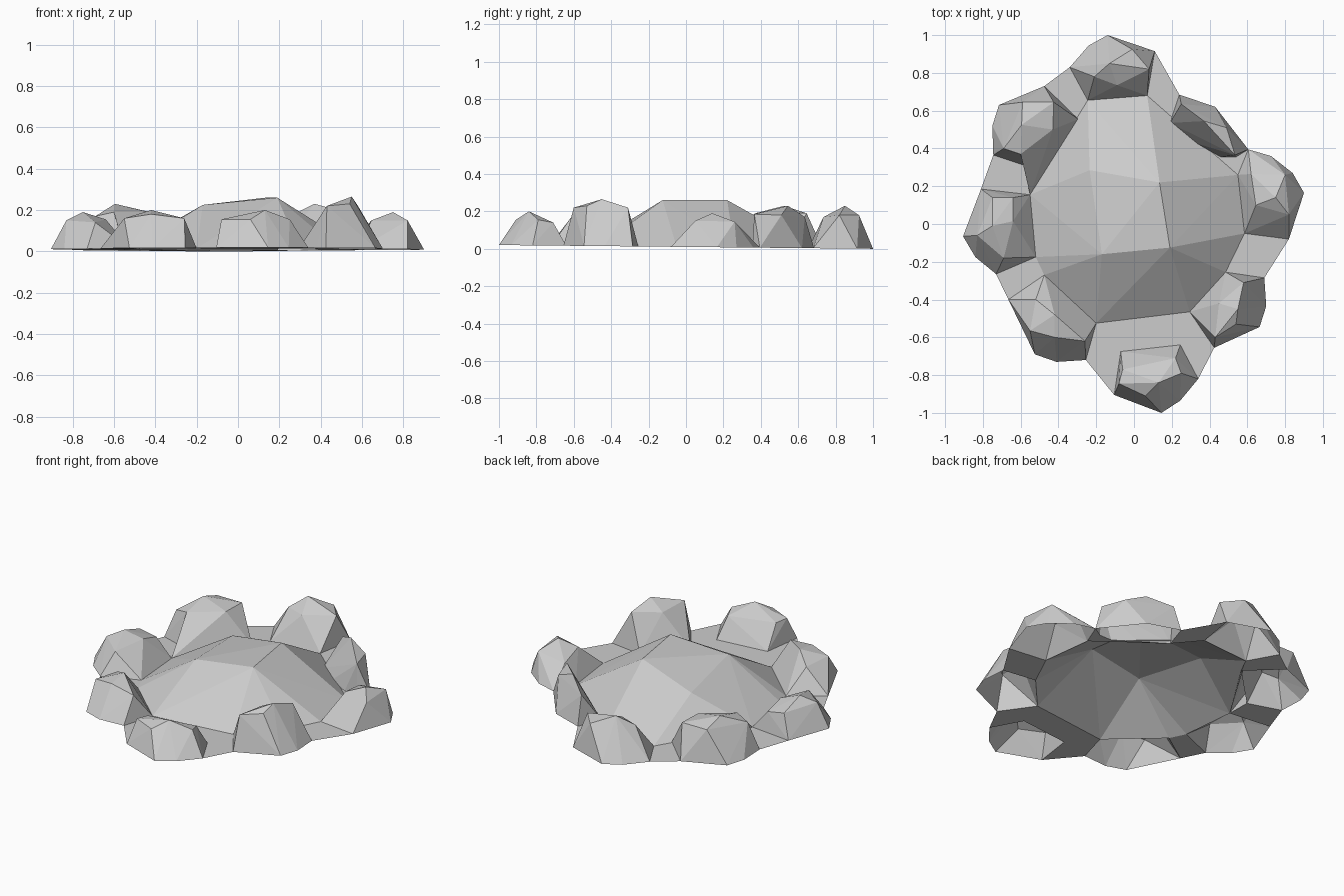
import bpy, bmesh


def ground(x, y):
    # base plane, tilted very slightly towards the back
    return (x, y, 0.01 * (1 - y))


def finish(name, bm):
    mesh = bpy.data.meshes.new(name)
    bm.to_mesh(mesh)
    bm.free()
    obj = bpy.data.objects.new(name, mesh)
    bpy.context.collection.objects.link(obj)
    return obj


def boulder(name, base, top):
    """Faceted open-bottomed rock: hull of a ground outline and crown points."""
    bm = bmesh.new()
    foot = [bm.verts.new(ground(*p)) for p in base]
    for p in top:
        bm.verts.new(p)
    bmesh.ops.convex_hull(bm, input=bm.verts[:])
    bmesh.ops.recalc_face_normals(bm, faces=bm.faces)
    under = [f for f in bm.faces if all(v in foot for v in f.verts)]
    bmesh.ops.delete(bm, geom=under, context='FACES')
    loose = [v for v in bm.verts if not v.link_faces]
    bmesh.ops.delete(bm, geom=loose, context='VERTS')
    return finish(name, bm)


# central mound, an open shell
boulder("mound",
        [(.07, .68), (.19, .535), (.55, .26), (.585, -.05), (.485, -.255), (.295, -.465),
         (-.2, -.525), (-.475, -.27), (-.52, -.175), (-.55, .155), (-.295, .555), (-.245, .655)],
        [(.19, -.125, .26), (.135, .22, .26), (-.17, -.16, .225), (-.235, .285, .18)])

# ring of rocks, clockwise from the back
boulder("rock_back",
        [(-.14, 1), (.11, .915), (.07, .68), (-.245, .655), (-.34, .83), (-.24, .945)],
        [(-.21, .78, .17), (-.09, .735, .17), (-.13, .85, .23), (-.01, .925, .18), (.08, .82, .18)])
boulder("rock_back_right",
        [(.24, .685), (.43, .62), (.605, .395), (.54, .355), (.46, .355), (.32, .43), (.19, .535)],
        [(.37, .545, .23), (.25, .635, .17), (.49, .51, .18), (.535, .365, .185)])
boulder("rock_right",
        [(.605, .395), (.725, .36), (.84, .27), (.9, .165), (.82, -.08), (.585, -.05), (.55, .26)],
        [(.75, .14, .19), (.8, .26, .145), (.82, .05, .15), (.645, .1, .15), (.62, .265, .12)])
boulder("rock_front_right",
        [(.69, -.285), (.7, -.435), (.665, -.545), (.425, -.655), (.38, -.59),
         (.295, -.465), (.485, -.255)],
        [(.58, -.31, .22), (.55, -.45, .265), (.54, -.53, .23), (.43, -.6, .22), (.45, -.42, .21)])
boulder("rock_front",
        [(.245, -.64), (.34, -.82), (.245, -.935), (.145, -1), (-.105, -.905), (-.07, -.675)],
        [(-.08, -.845, .155), (.06, -.91, .155), (.13, -.84, .2), (.25, -.79, .155),
         (.22, -.71, .14), (-.06, -.77, .15)])
boulder("rock_front_left",
        [(-.665, -.4), (-.525, -.69), (-.41, -.73), (-.255, -.72), (-.2, -.525), (-.475, -.27)],
        [(-.55, -.565, .16), (-.42, -.48, .2), (-.26, -.62, .16), (-.42, -.6, .18), (-.52, -.4, .15)])
boulder("rock_left",
        [(-.81, .185), (-.905, -.065), (-.84, -.175), (-.73, -.265), (-.52, -.175), (-.55, .155)],
        [(-.75, -.01, .19), (-.83, -.06, .15), (-.75, .14, .14), (-.64, .14, .12),
         (-.64, .015, .155), (-.69, -.18, .14)])
boulder("rock_back_left",
        [(-.475, .73), (-.715, .63), (-.75, .52), (-.745, .365), (-.55, .3), (-.295, .555)],
        [(-.595, .525, .23), (-.59, .645, .19), (-.425, .645, .19), (-.43, .5, .19),
         (-.6, .37, .19), (-.69, .4, .17)])
boulder("rock_back_left_spur",
        [(-.295, .555), (-.55, .155), (-.55, .3)],
        [(-.43, .5, .19), (-.6, .37, .19)])

# flat ground filling the gaps between rocks and mound
gaps = [
    [(.11, .915), (.24, .685), (.19, .535), (.07, .68)],
    [(.19, .535), (.32, .43), (.46, .355), (.54, .355), (.605, .395), (.55, .26)],
    [(.585, -.05), (.82, -.08), (.69, -.285), (.485, -.255)],
    [(.295, -.465), (.38, -.59), (.425, -.655), (.34, -.82), (.245, -.64), (-.07, -.675), (-.2, -.525)],
    [(-.07, -.675), (-.105, -.905), (-.255, -.72), (-.2, -.525)],
    [(-.52, -.175), (-.73, -.265), (-.665, -.4), (-.475, -.27)],
    [(-.55, .155), (-.81, .185), (-.745, .365), (-.55, .3)],
    [(-.475, .73), (-.34, .83), (-.245, .655), (-.295, .555)],
]
bm = bmesh.new()
for gap in gaps:
    face = bm.faces.new([bm.verts.new(ground(*p)) for p in gap])
    face.normal_update()
    if face.normal.z < 0:
        face.normal_flip()
bmesh.ops.triangulate(bm, faces=bm.faces[:])
finish("ground_between_rocks", bm)
